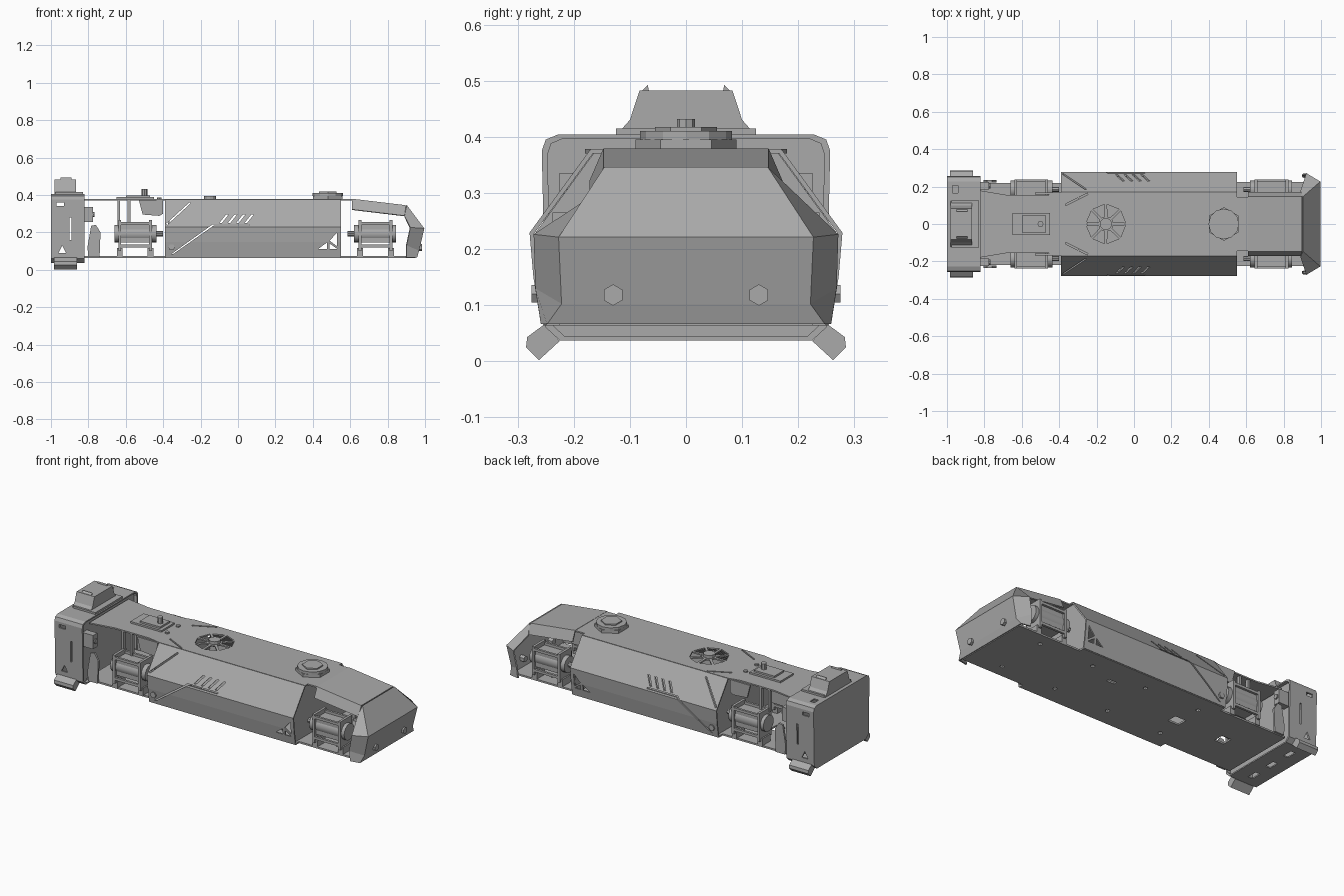
import bpy, bmesh, math
from mathutils import Vector

cube = bpy.data.objects.get("Cube")
if cube:
    bpy.data.objects.remove(cube)

grey = bpy.data.materials.new("plain_grey")
grey.diffuse_color = (0.4, 0.4, 0.4, 1)
grey.use_nodes = True
grey.node_tree.nodes["Principled BSDF"].inputs["Base Color"].default_value = (0.4, 0.4, 0.4, 1)


def finish(name, bm, mirror=False):
    bmesh.ops.recalc_face_normals(bm, faces=bm.faces)
    mesh = bpy.data.meshes.new(name)
    bm.to_mesh(mesh)
    bm.free()
    mesh.materials.append(grey)
    obj = bpy.data.objects.new(name, mesh)
    bpy.context.scene.collection.objects.link(obj)
    if mirror:
        obj.modifiers.new("Mirror", "MIRROR").use_axis = (False, True, False)
    return obj


def prism(name, loops, axis, a, b, mirror=False):
    """Extrude one or more outlines along an axis from a to b."""
    place = {"x": lambda p: (a, p[0], p[1]),
             "y": lambda p: (p[0], a, p[1]),
             "z": lambda p: (p[0], p[1], a)}[axis]
    step = Vector([(b - a) * (axis == k) for k in "xyz"])
    bm = bmesh.new()
    for loop in loops:
        face = bm.faces.new([bm.verts.new(place(p)) for p in loop])
        new = bmesh.ops.extrude_face_region(bm, geom=[face])["geom"]
        bmesh.ops.translate(bm, vec=step, verts=[v for v in new if isinstance(v, bmesh.types.BMVert)])
    return finish(name, bm, mirror)


def rect(x0, x1, y0, y1):
    return [(x0, y0), (x1, y0), (x1, y1), (x0, y1)]


def box(name, x, y, z, mirror=False):
    return prism(name, [rect(*x, *y)], "z", z[0], z[1], mirror)


def ngon(cx, cy, r, n, turn=0.0):
    return [(cx + r * math.cos(turn + math.tau * i / n),
             cy + r * math.sin(turn + math.tau * i / n)) for i in range(n)]


def both(half):
    """Close a half outline by reflecting its second coordinate."""
    return half + [(x, -y) for x, y in reversed(half)]


def sheet(name, rows, thick=0.008, mirror=False):
    """Bent sheet metal from rows of points."""
    bm = bmesh.new()
    grid = [[bm.verts.new(p) for p in row] for row in rows]
    for r, s in zip(grid, grid[1:]):
        for i in range(len(r) - 1):
            bm.faces.new((r[i], r[i + 1], s[i + 1], s[i]))
    obj = finish(name, bm, mirror)
    mod = obj.modifiers.new("Thickness", "SOLIDIFY")
    mod.thickness = thick
    mod.offset = 0
    return obj


def across(row):
    return [(x, -y, z) for x, y, z in row] + [p for p in reversed(row)]


def cut(obj, loops, axis, a, b):
    cutter = prism("cutter", loops, axis, a, b)
    cutter.hide_render = True
    mod = obj.modifiers.new("Cut", "BOOLEAN")
    mod.operation = "DIFFERENCE"
    mod.solver = "EXACT"
    mod.object = cutter
    graph = bpy.context.evaluated_depsgraph_get()
    mesh = bpy.data.meshes.new_from_object(obj.evaluated_get(graph))
    obj.modifiers.clear()
    obj.data = mesh
    bpy.data.objects.remove(cutter)


# Base plate with drilled holes
base = prism("base_plate", [both([(-0.82, 0.22), (-0.39, 0.22), (-0.39, 0.255), (0.55, 0.255),
                                  (0.55, 0.225), (0.95, 0.225)])], "z", 0.064, 0.074)
holes = [ngon(x, y, 0.012, 8) for x in (-0.3, 0.05, 0.4, 0.75) for y in (-0.15, 0.15)]
cut(base, holes + [rect(-0.32, -0.25, -0.03, 0.03), rect(-0.62, -0.56, -0.03, 0.03),
                   rect(0.2, 0.25, 0.08, 0.1)], "z", 0, 0.1)

# Top deck with fan opening and diagonal slits
deck = prism("top_deck", [both([(-0.83, 0.18), (-0.68, 0.155), (-0.46, 0.155), (-0.39, 0.17),
                                (0.55, 0.17), (0.55, 0.145), (0.62, 0.145)])], "z", 0.37, 0.378)
wedges = []
for i in range(8):
    m = math.tau * (i + 0.5) / 8
    wedges.append([(-0.15 + r * math.cos(m + d), r * math.sin(m + d))
                   for r, d in ((0.04, -0.2), (0.105, -0.33), (0.105, 0.33), (0.04, 0.2))])
slits = [[(-0.37, s * 0.105), (-0.25, s * 0.165), (-0.245, s * 0.158), (-0.365, s * 0.098)]
         for s in (-1, 1)]
cut(deck, wedges + slits, "z", 0.3, 0.45)
prism("fan_cap", [ngon(-0.15, 0, 0.032, 12)], "z", 0.365, 0.395)

# Side armour: folded panels with vents and seams
profile = [(0.168, 0.374), (0.275, 0.228), (0.268, 0.15), (0.255, 0.068)]
armour = sheet("side_armour", [[(x, y, z) for y, z in profile] for x in (-0.39, 0.55)], mirror=True)
vents = [[(x, 0.25), (x + 0.014, 0.25), (x + 0.05, 0.295), (x + 0.036, 0.295)]
         for x in (-0.1, -0.055, -0.01, 0.035)]
vents += [[(-0.355, 0.085), (-0.345, 0.085), (-0.13, 0.236), (0.06, 0.236), (0.06, 0.243), (-0.135, 0.243)],
          [(-0.385, 0.245), (-0.378, 0.24), (-0.253, 0.355), (-0.26, 0.36)],
          [(0.43, 0.112), (0.475, 0.112), (0.475, 0.145)],
          [(0.49, 0.112), (0.53, 0.112), (0.49, 0.14)],
          [(0.49, 0.155), (0.53, 0.125), (0.53, 0.2)]]
cut(armour, vents, "y", -0.5, 0.5)
for name, x in (("rear_bulkhead", -0.375), ("front_bulkhead", 0.53)):
    section = [(y - 0.006, z) for y, z in profile]
    prism(name, [section + [(-y, z) for y, z in reversed(section)]], "x", x, x + 0.008)
prism("armour_bolt", [ngon(-0.355, 0.12, 0.018, 6)], "y", 0.25, 0.275, True)

# Sloping hood with folded edges
sheet("hood", [across([(x, 0.168, z - 0.055), (x, 0.145, z)])
               for x, z in ((0.61, 0.376), (0.895, 0.342))])

# Faceted nose wrapping back on both sides
sheet("nose", [across([(0.89, 0.175, 0.285), (0.9, 0.145, 0.343)]),
               across([(0.92, 0.268, 0.225), (0.993, 0.225, 0.22)]),
               across([(0.9, 0.265, 0.13), (0.965, 0.22, 0.103)]),
               across([(0.9, 0.255, 0.066), (0.955, 0.245, 0.066)])])
prism("nose_bolt", [ngon(0.13, 0.118, 0.019, 6, math.pi / 6)], "x", 0.94, 0.985, True)

# Hexagonal sensor on the deck
prism("sensor_base", [ngon(0.48, 0, 0.09, 6, math.pi / 6)], "z", 0.376, 0.395)
prism("sensor_dome", [ngon(0.48, 0, 0.082, 12)], "z", 0.395, 0.41)
prism("sensor_cap", [ngon(0.48, 0, 0.055, 6, math.pi / 6)], "z", 0.41, 0.417)

# Deck module with antenna, and bolts
box("deck_module", (-0.65, -0.45), (-0.06, 0.06), (0.376, 0.388))
box("module_cover", (-0.6, -0.47), (-0.045, 0.045), (0.388, 0.398))
prism("antenna", [ngon(-0.5, 0, 0.016, 8)], "z", 0.395, 0.432)
prism("deck_bolt", [ngon(-0.42, 0.05, 0.012, 8)], "z", 0.376, 0.386, True)
prism("deck_flange", [[(-0.53, 0.372), (-0.4, 0.372), (-0.4, 0.3), (-0.42, 0.288), (-0.51, 0.295)]],
      "y", 0.158, 0.168, True)


# Hip motors in open brackets
def motor(label, cx, d):
    def span(a, b):
        return tuple(sorted((cx + d * a, cx + d * b)))

    box(label + "_gearcase", span(-0.085, 0.085), (0.12, 0.225), (0.145, 0.24), True)
    barrel = prism(label + "_barrel", [ngon(0.185, 0.193, 0.047, 16)], "x", *span(-0.11, 0.115), True)
    for p in barrel.data.polygons:
        p.use_smooth = len(p.vertices) == 4
    barrel.modifiers.new("Edges", "EDGE_SPLIT")
    for a in (-0.09, 0.075):
        box(label + "_cheek", span(a, a + 0.015), (0.13, 0.238), (0.1, 0.265), True)
        box(label + "_foot", span(a - 0.008, a + 0.023), (0.15, 0.225), (0.07, 0.115), True)
    for y in (0.13, 0.225):
        box(label + "_rail", span(-0.09, 0.09), (y, y + 0.013), (0.24, 0.255), True)
        box(label + "_lower_rail", span(-0.09, 0.09), (y, y + 0.013), (0.12, 0.135), True)
    prism(label + "_shaft", [ngon(0.185, 0.193, 0.014, 8)], "x", *span(0.11, 0.15), True)


motor("front_motor", 0.735, -1)
motor("rear_motor", -0.55, 1)
for x in (-0.645, -0.59):
    box("rear_strut", (x, x + 0.014), (0.13, 0.15), (0.24, 0.372), True)

# Rear housing: open tube, back panel and recessed front panel
outline = [(0.225, 0.037), (0.25, 0.06), (0.257, 0.375), (0.25, 0.395), (0.228, 0.404)]
loop = outline + [(-y, z) for y, z in reversed(outline)]
shell = prism("rear_housing", [loop], "x", -0.994, -0.822)
cut(shell, [[(y * 0.96, 0.22 + (z - 0.22) * 0.96) for y, z in loop]], "x", -1.1, -0.7)
cut(shell, [rect(-0.97, -0.93, 0.34, 0.36), rect(-0.9, -0.89, 0.16, 0.28),
            [(-0.96, 0.09), (-0.92, 0.09), (-0.94, 0.13)]], "y", -0.5, 0.5)
cut(shell, [rect(-0.97, -0.94, 0.165, 0.205)], "z", 0.36, 0.5)
cut(shell, [rect(-0.93, -0.9, y - 0.03, y + 0.03) for y in (-0.14, 0, 0.14)], "z", 0, 0.06)
prism("rear_panel", [loop], "x", -1.0, -0.99)
prism("recessed_panel", [[(y * 0.97, 0.22 + (z - 0.22) * 0.97) for y, z in loop]], "x", -0.85, -0.842)
box("side_camera", (-0.845, -0.775), (0.185, 0.225), (0.255, 0.335), True)
prism("camera_lens", [ngon(0.205, 0.295, 0.014, 10)], "x", -0.78, -0.768, True)

# Handle hump on top of the housing
hump = [(0.125, 0.402), (0.1, 0.43), (0.083, 0.482)]
prism("top_hump", [hump + [(-y, z) for y, z in reversed(hump)]], "x", -0.98, -0.865)
box("hump_foot", (-0.975, -0.83), (-0.125, 0.125), (0.4, 0.415))
prism("hump_clip", [[(0.083, 0.478), (0.066, 0.481), (0.068, 0.492)]], "x", -0.95, -0.89, True)

# Corner bumper feet and rear fins
prism("corner_foot", [[(0.225, 0.036), (0.262, 0.002), (0.285, 0.025), (0.283, 0.043), (0.252, 0.066)]],
      "x", -0.985, -0.862, True)
prism("rear_fin", [[(-0.8, 0.068), (-0.74, 0.068), (-0.735, 0.2), (-0.76, 0.24), (-0.785, 0.235), (-0.805, 0.12)]],
      "y", 0.222, 0.234, True)
